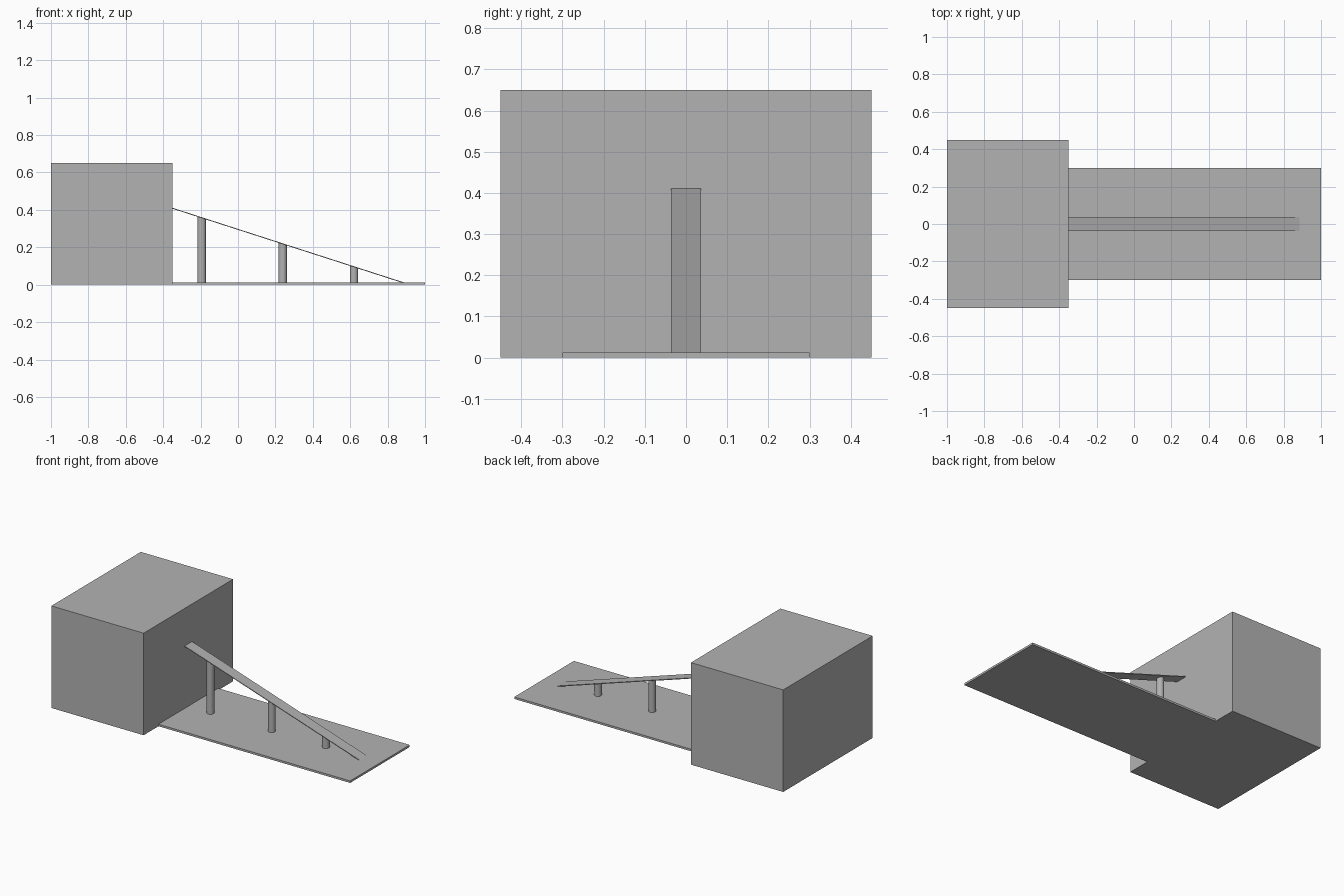
import bpy
import bmesh
import math

cube = bpy.data.objects.get("Cube")
if cube:
    bpy.data.objects.remove(cube, do_unlink=True)

# One plain grey for the whole model
grey = bpy.data.materials.new("plain_grey")
grey.use_nodes = True
grey.diffuse_color = (0.45, 0.45, 0.45, 1)
grey.node_tree.nodes["Principled BSDF"].inputs["Base Color"].default_value = (0.45, 0.45, 0.45, 1)

WALL_X = -0.35
SLAB_TOP = 0.013
RAMP_END, RAMP_HIGH, RAMP_THICK = 0.885, 0.411, 0.005


def ramp_height(x):
    """Top surface of the ramp at x."""
    t = (x - WALL_X) / (RAMP_END - WALL_X)
    return RAMP_HIGH + t * (SLAB_TOP - RAMP_HIGH)


def finish(bm, name):
    bmesh.ops.recalc_face_normals(bm, faces=bm.faces)
    mesh = bpy.data.meshes.new(name)
    bm.to_mesh(mesh)
    bm.free()
    mesh.materials.append(grey)
    obj = bpy.data.objects.new(name, mesh)
    bpy.context.collection.objects.link(obj)
    return obj


def extrude_profile(name, profile, half_width):
    """Extrude an x-z outline symmetrically along y."""
    bm = bmesh.new()
    face = bm.faces.new([bm.verts.new((x, -half_width, z)) for x, z in profile])
    new = bmesh.ops.extrude_face_region(bm, geom=[face])["geom"]
    verts = [v for v in new if isinstance(v, bmesh.types.BMVert)]
    bmesh.ops.translate(bm, verts=verts, vec=(0, 2 * half_width, 0))
    return finish(bm, name)


def block(name, x0, x1, half_width, height):
    return extrude_profile(name, [(x0, 0), (x1, 0), (x1, height), (x0, height)], half_width)


def column(name, x, radius=0.022):
    """Round post whose top is cut to the slope of the ramp."""
    bm = bmesh.new()
    bmesh.ops.create_cone(bm, cap_ends=True, segments=32, radius1=radius, radius2=radius, depth=1)
    for v in bm.verts:
        top = v.co.z > 0
        v.co.x += x
        v.co.z = ramp_height(v.co.x) - RAMP_THICK / 2 if top else SLAB_TOP / 2
    obj = finish(bm, name)
    bpy.ops.object.select_all(action="DESELECT")
    bpy.context.view_layer.objects.active = obj
    obj.select_set(True)
    bpy.ops.object.shade_smooth_by_angle(angle=math.radians(35))


# Building block and ground slab
block("building", -1, WALL_X, 0.45, 0.65)
block("ground_slab", WALL_X, 1, 0.3, SLAB_TOP)

# Thin sloping ramp from the wall down to the slab
extrude_profile("ramp", [
    (WALL_X, RAMP_HIGH), (RAMP_END, SLAB_TOP),
    (RAMP_END - 0.016, SLAB_TOP), (WALL_X, RAMP_HIGH - RAMP_THICK),
], 0.037)

# Supporting columns
for label, x in (("tall", -0.194), ("middle", 0.239), ("short", 0.62)):
    column(label + "_column", x)
